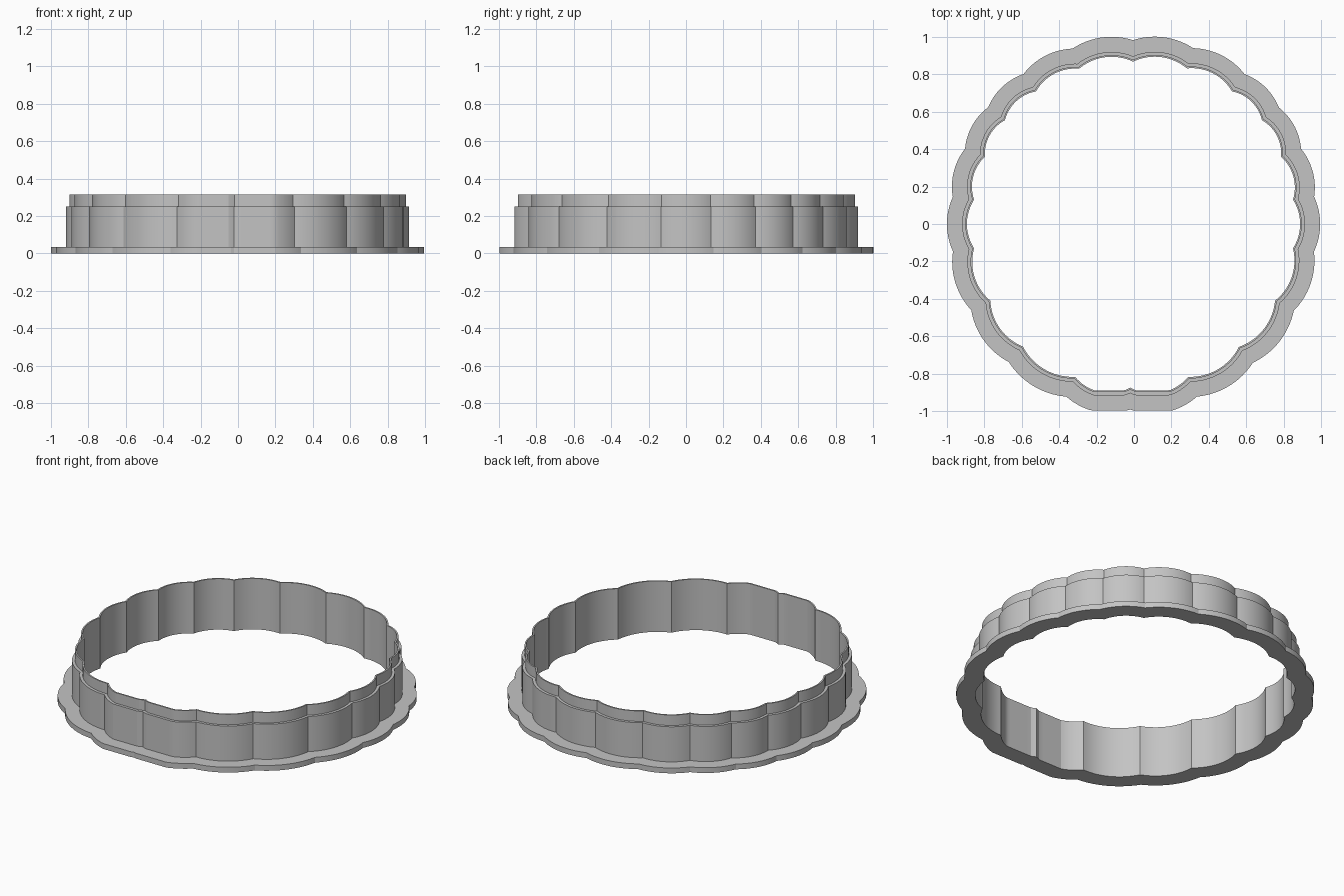
import bpy
import bmesh
import math
from mathutils import Vector
from mathutils.geometry import intersect_sphere_sphere_2d

cube = bpy.data.objects.get("Cube")
if cube:
    bpy.data.objects.remove(cube, do_unlink=True)

# Inner corners between scallops, counter-clockwise from the back
CORNERS = [Vector(p) for p in (
    (-.005, .868), (-.294, .83), (-.524, .709), (-.69, .555), (-.797, .36),
    (-.855, .13), (-.855, -.13), (-.768, -.41), (-.594, -.655), (-.315, -.817),
    (-.02, -.875), (.29, -.817), (.561, -.657), (.754, -.41), (.85, -.13),
    (.85, .13), (.786, .36), (.684, .555), (.524, .709), (.283, .832))]
FLAT_FRONT = -.89
STEPS = 20


def scallop(a, b):
    """Centre and radius of the arc bulging outward from a to b."""
    chord = b - a
    at_front = (a.y + b.y) / 2 < -.8
    sagitta = chord.length * (.18 if at_front else .147)
    radius = (chord.length_squared / 4 + sagitta ** 2) / (2 * sagitta)
    outward = Vector((chord.y, -chord.x)).normalized()
    return (a + b) / 2 + outward * (sagitta - radius), radius


LOBES = [scallop(a, b) for a, b in zip(CORNERS, CORNERS[1:] + CORNERS[:1])]


def outline(offset):
    """Scalloped outline grown outward by offset, with a flat front."""
    cusps = []
    for i, (centre, radius) in enumerate(LOBES):
        before, before_radius = LOBES[i - 1]
        hits = intersect_sphere_sphere_2d(before, before_radius + offset,
                                          centre, radius + offset)
        cusps.append(max(hits, key=lambda p: p.length))
    points = []
    for i, (centre, radius) in enumerate(LOBES):
        start = cusps[i] - centre
        end = cusps[(i + 1) % len(cusps)] - centre
        first = math.atan2(start.y, start.x)
        sweep = (math.atan2(end.y, end.x) - first) % math.tau
        for k in range(STEPS):
            angle = first + sweep * k / STEPS
            x = centre.x + (radius + offset) * math.cos(angle)
            y = centre.y + (radius + offset) * math.sin(angle)
            points.append((x, max(y, FLAT_FRONT - offset)))
    return points


# Stepped wall section: outward offset and height
FLANGE, WALL, BLADE = .107, .026, .009
FLANGE_TOP, WALL_TOP, BLADE_TOP = .033, .251, .316
SECTION = [(0, 0), (FLANGE, 0), (FLANGE, FLANGE_TOP), (WALL, FLANGE_TOP),
           (WALL, WALL_TOP), (BLADE, WALL_TOP), (BLADE, BLADE_TOP), (0, BLADE_TOP)]

# Sweep the section around the outline
bm = bmesh.new()
rings = [[bm.verts.new((x, y, z)) for x, y in outline(d)] for d, z in SECTION]
for lower, upper in zip(rings, rings[1:] + rings[:1]):
    for i in range(len(lower)):
        bm.faces.new((lower[i - 1], lower[i], upper[i], upper[i - 1]))
bmesh.ops.recalc_face_normals(bm, faces=bm.faces)
mesh = bpy.data.meshes.new("scalloped_cutter_ring")
bm.to_mesh(mesh)
bm.free()

ring = bpy.data.objects.new("scalloped_cutter_ring", mesh)
bpy.context.collection.objects.link(ring)

# Plain grey plastic
grey = bpy.data.materials.new("light_grey")
grey.use_nodes = True
colour = (.55, .55, .55, 1)
grey.diffuse_color = colour
grey.node_tree.nodes["Principled BSDF"].inputs["Base Color"].default_value = colour
mesh.materials.append(grey)

# Smooth scallops with crisp corners
bpy.ops.object.select_all(action='DESELECT')
ring.select_set(True)
bpy.context.view_layer.objects.active = ring
bpy.ops.object.shade_smooth_by_angle(angle=math.radians(15))
